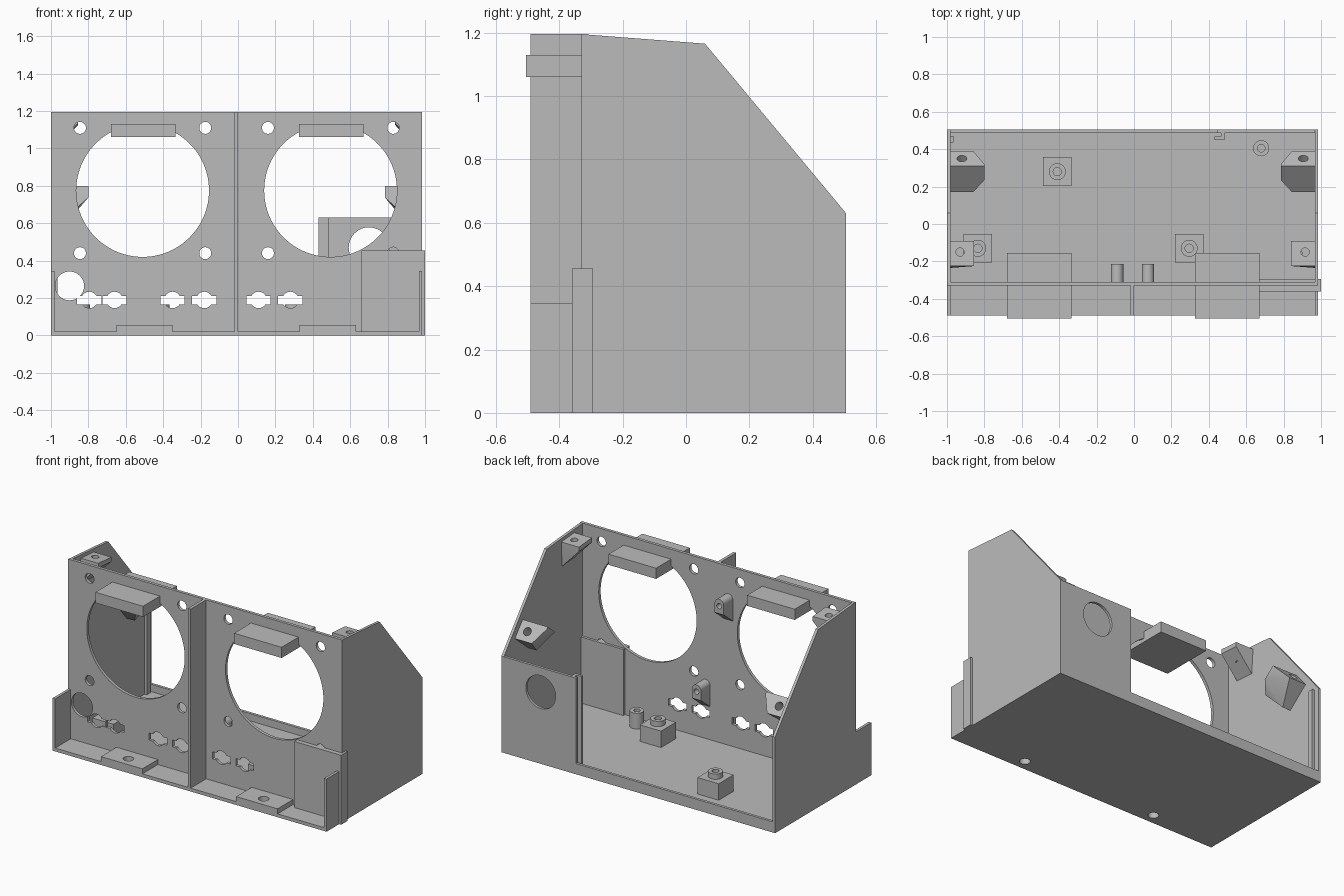
import bpy, bmesh, math
from mathutils import Vector, Matrix

if "Cube" in bpy.data.objects:
    bpy.data.objects.remove(bpy.data.objects["Cube"])

GREY = bpy.data.materials.new("matte grey")
GREY.diffuse_color = (0.5, 0.5, 0.5, 1)
GREY.use_nodes = True
GREY.node_tree.nodes["Principled BSDF"].inputs["Base Color"].default_value = GREY.diffuse_color


def finish(name, bm):
    bmesh.ops.recalc_face_normals(bm, faces=bm.faces)
    me = bpy.data.meshes.new(name)
    bm.to_mesh(me)
    bm.free()
    ob = bpy.data.objects.new(name, me)
    bpy.context.collection.objects.link(ob)
    me.materials.append(GREY)
    return ob


def box(name, x0, x1, y0, y1, z0, z1):
    bm = bmesh.new()
    bmesh.ops.create_cube(bm, size=1)
    for v in bm.verts:
        v.co = Vector((x0 + (v.co.x + .5) * (x1 - x0), y0 + (v.co.y + .5) * (y1 - y0),
                       z0 + (v.co.z + .5) * (z1 - z0)))
    return finish(name, bm)


def rod(name, centre, r, length, axis=(0, 0, 1), n=32):
    bm = bmesh.new()
    rot = Vector((0, 0, 1)).rotation_difference(Vector(axis)).to_matrix().to_4x4()
    bmesh.ops.create_cone(bm, cap_ends=True, segments=n, radius1=r, radius2=r,
                          depth=length, matrix=Matrix.Translation(centre) @ rot)
    return finish(name, bm)


def prism(name, pts, a, b):
    """Extrude a (y, z) outline along x from a to b."""
    bm = bmesh.new()
    f = bm.faces.new([bm.verts.new((a, y, z)) for y, z in pts])
    g = bmesh.ops.extrude_face_region(bm, geom=[f])
    for v in g["geom"]:
        if isinstance(v, bmesh.types.BMVert):
            v.co.x = b
    return finish(name, bm)


def hull(name, pts):
    bm = bmesh.new()
    for p in pts:
        bm.verts.new(p)
    bmesh.ops.convex_hull(bm, input=bm.verts)
    bmesh.ops.dissolve_limit(bm, angle_limit=0.01, verts=bm.verts, edges=bm.edges)
    return finish(name, bm)


def combine(ob, tool, op="DIFFERENCE"):
    m = ob.modifiers.new("cut", "BOOLEAN")
    m.operation, m.solver, m.object = op, "EXACT", tool
    bpy.context.view_layer.objects.active = ob
    bpy.ops.object.modifier_apply(modifier=m.name)
    bpy.data.objects.remove(tool)


# Floor with screw tabs along its front edge
floor = box("floor", -1, .985, -.49, .505, 0, .022)
for x in (-.5, .48):
    tab = box("front_tab", x - .15, x + .15, -.49, -.33, 0, .055)
    for part in (floor, tab):
        combine(part, rod("cutter", (x, -.42, 0), .032, .3))

# Front panel with round openings, screw holes and connector cut-outs
panel = box("front_panel", -1, .985, -.33, -.31, 0, 1.195)
side_block = box("corner_block", .66, 1, -.36, -.293, 0, .455)
for cx in (-.51, .495):
    combine(panel, rod("cutter", (cx, -.32, .775), .355, .2, (0, 1, 0), 96))
    for sx in (-.335, .335):
        for z in (.44, 1.11):
            combine(panel, rod("cutter", (cx + sx, -.32, z), .032, .2, (0, 1, 0)))
    # Hood block passing through the panel
    box("hood_block", cx - .17, cx + .175, -.505, -.155, 1.06, 1.13)
combine(panel, rod("cutter", (-.9, -.32, .265), .077, .2, (0, 1, 0), 48))
for cx in (-.795, -.66, -.35, -.18, .11, .28):
    combine(panel, rod("cutter", (cx, -.32, .19), .044, .2, (0, 1, 0)))
    combine(panel, box("cutter", cx - .065, cx + .065, -.4, -.2, .166, .212))

# Divider and low cheeks in front of the panel
box("divider", -.02, 0, -.49, -.33, 0, 1.195)
for x in (-1, .967):
    box("front_cheek", x, x + .018, -.49, -.33, 0, .345)
    # Side walls with sloping top
    prism("side_wall", [(-.33, 0), (-.33, 1.195), (.06, 1.165), (.505, .63), (.505, 0)], x, x + .018)

# Back: low lip, partial wall with round hole, and slide rails
box("back_lip", -1, .46, .487, .505, 0, .07)
back = box("back_wall", .445, .985, .487, .505, 0, .63)
combine(back, rod("cutter", (.70, .5, .47), .108, .2, (0, 1, 0), 48))
box("rail_web", .465, .485, .45, .49, .02, .63)
box("rail_hook", .43, .485, .45, .468, .02, .63)
box("wall_rail", -.985, -.965, .435, .47, .02, .63)

# Cover brackets on both side walls
slope = Vector((0, .77, .64))
for s, wall in ((1, -.985), (-1, .97)):
    def X(d):
        return wall + s * d
    lower = [(X(d), y, z) for d in (0, .125) for y, z in ((.39, .705), (.31, .80), (.17, .684))]
    lower += [(X(.185), y, z) for y, z in ((.32, .788), (.31, .80), (.235, .738))]
    lower += [(X(0), .25, .59), (X(.06), .25, .59)]
    ob = hull("slope_bracket", lower)
    combine(ob, rod("cutter", Vector((X(.065), .35, .752)), .026, .2, slope))
    upper = [(X(d), y, z) for d in (0, .13) for y, z in
             ((-.225, 1.165), (-.09, 1.155), (-.225, 1.135), (-.09, 1.125))]
    upper += [(X(0), -.235, 1.0), (X(0), -.10, .99)]
    ob = hull("top_bracket", upper)
    combine(ob, rod("cutter", (X(.055), -.15, 1.15), .022, .16))

# Arched screw lugs on the rear of the panel
for x, z in ((-.09, .96), (.075, .355)):
    pts = []
    for i in range(17):
        a = math.pi * i / 16
        for y in (-.315, -.215):
            pts.append((x + .033 * math.cos(a), y, z + .022 + .033 * math.sin(a)))
    for dx in (-.033, .033):
        pts += [(x + dx, -.215, z - .04), (x + dx, -.315, z - .12)]
    lug = hull("panel_lug", pts)
    combine(lug, rod("cutter", (x, -.215, z + .01), .018, .12, (0, 1, 0), 24))

# Floor standoffs: square blocks with a drilled boss
for x, y in ((-.41, .28), (-.835, -.13), (.295, -.13)):
    block = box("standoff_block", x - .077, x + .077, y - .077, y + .077, .015, .13)
    combine(block, rod("boss", (x, y, .14), .045, .05), "UNION")
    combine(block, rod("cutter", (x, y, .15), .022, .14))
for x, y in ((.68, .405), (.51, -.22)):
    post = rod("standoff_post", (x, y, .07), .043, .11)
    combine(post, rod("cutter", (x, y, .12), .02, .12))

# Crisp edges, smooth curved walls
for ob in bpy.context.scene.objects:
    ob.select_set(True)
bpy.context.view_layer.objects.active = floor
bpy.ops.object.shade_smooth_by_angle(angle=math.radians(30))
